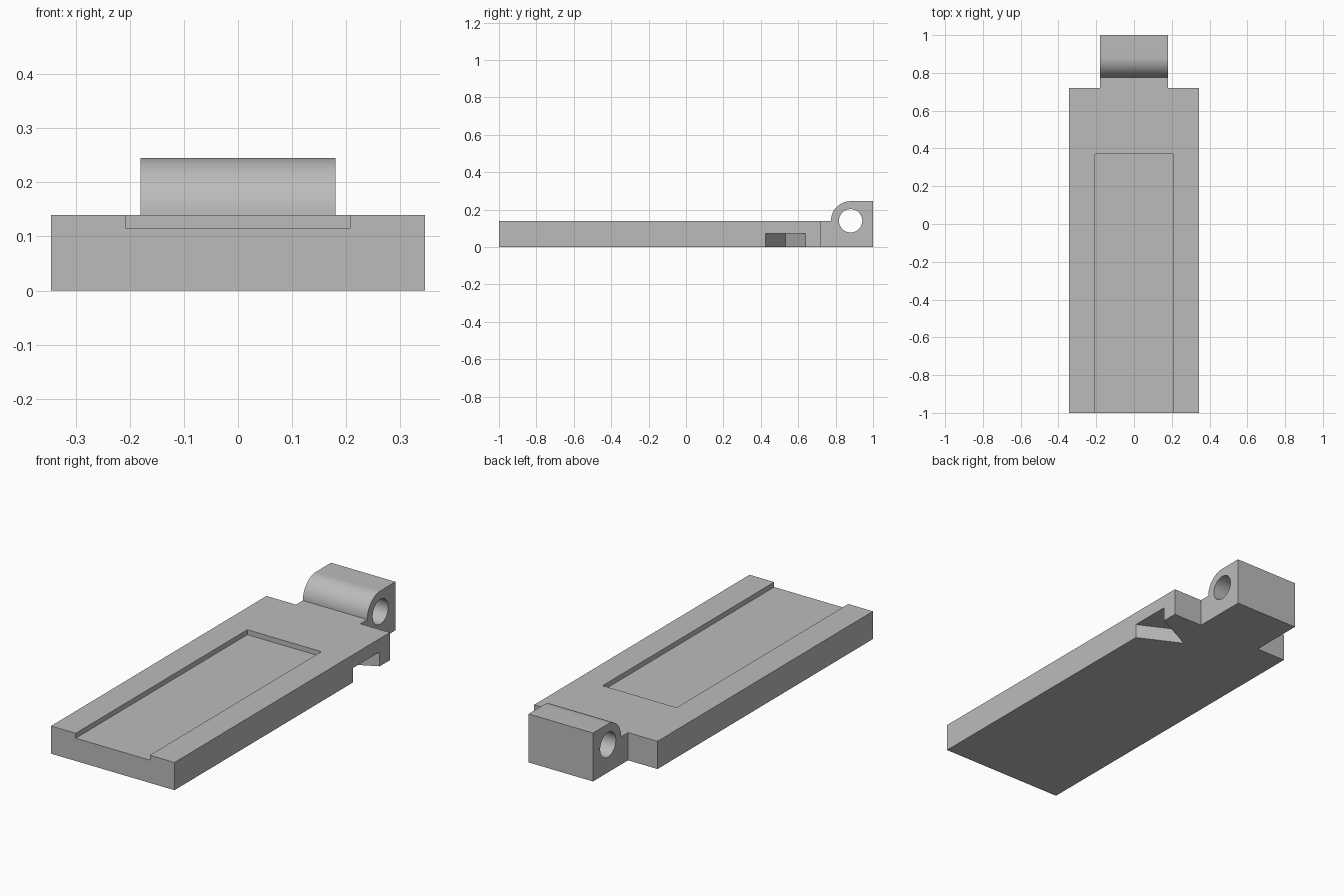
import bpy
import bmesh
from math import sin, cos, pi, radians
from mathutils import Vector

cube = bpy.data.objects.get("Cube")
if cube:
    bpy.data.objects.remove(cube, do_unlink=True)

HALF_W, BACK, THICK = 0.345, 0.72, 0.14        # plate
LUG_HALF, PIN_Y, LUG_R, PIN_R = 0.18, 0.88, 0.105, 0.0625

grey = bpy.data.materials.new("plain_grey")
grey.use_nodes = True
grey.diffuse_color = (0.5, 0.5, 0.5, 1)
grey.node_tree.nodes["Principled BSDF"].inputs["Base Color"].default_value = (0.5, 0.5, 0.5, 1)


def prism(name, points, offset):
    """Closed solid from a flat outline swept along offset."""
    bm = bmesh.new()
    face = bm.faces.new([bm.verts.new(p) for p in points])
    swept = bmesh.ops.extrude_face_region(bm, geom=[face])["geom"]
    verts = [v for v in swept if isinstance(v, bmesh.types.BMVert)]
    bmesh.ops.translate(bm, verts=verts, vec=Vector(offset))
    bmesh.ops.recalc_face_normals(bm, faces=bm.faces)
    mesh = bpy.data.meshes.new(name)
    bm.to_mesh(mesh)
    bm.free()
    mesh.materials.append(grey)
    obj = bpy.data.objects.new(name, mesh)
    bpy.context.collection.objects.link(obj)
    return obj


def box(name, x0, x1, y0, y1, z0, z1):
    outline = [(x0, y0, z0), (x1, y0, z0), (x1, y1, z0), (x0, y1, z0)]
    return prism(name, outline, (0, 0, z1 - z0))


def arc(radius, start, end, steps):
    angles = [start + (end - start) * i / steps for i in range(steps + 1)]
    return [(PIN_Y + radius * cos(a), THICK + radius * sin(a)) for a in angles]


# Plate and rounded hinge lug share one side profile
side = [(-1, 0), (1, 0), (1, THICK + LUG_R)] + arc(LUG_R, pi / 2, pi, 20) + [(-1, THICK)]
plate = prism("hinged_plate", [(-HALF_W, y, z) for y, z in side], (2 * HALF_W, 0, 0))

# Corners beside the lug
cutters = [box("corner_cut", min(s * LUG_HALF, s), max(s * LUG_HALF, s), BACK, 1.5, -1, 1)
           for s in (-1, 1)]

# Shallow pocket, open at the front
cutters.append(box("pocket_cut", -0.207, 0.207, -1.5, 0.37, 0.115, 1))

# Pin hole through the lug
ring = arc(PIN_R, 0, 2 * pi, 48)[:-1]
cutters.append(prism("pin_hole_cut", [(-1, y, z) for y, z in ring], (2, 0, 0)))

# V-shaped notch under the left edge, drawn past the edge for a clean cut
apex_x, apex_y, slope = 0.131, 0.532, 0.5
reach = 0.4
notch = [(apex_x, apex_y, -0.1)] + [
    (apex_x + reach, apex_y + s * slope * reach, -0.1) for s in (-1, 1)]
cutters.append(prism("notch_cut", notch, (0, 0, 0.173)))

for cutter in cutters:
    cutter.hide_render = True
    mod = plate.modifiers.new(cutter.name, "BOOLEAN")
    mod.operation = "DIFFERENCE"
    mod.solver = "EXACT"
    mod.object = cutter

# Bake the cuts and discard the cutters
bpy.context.view_layer.objects.active = plate
bpy.ops.object.select_all(action="DESELECT")
plate.select_set(True)
for mod in list(plate.modifiers):
    bpy.ops.object.modifier_apply(modifier=mod.name)
for cutter in cutters:
    bpy.data.objects.remove(cutter, do_unlink=True)
bpy.ops.object.shade_smooth_by_angle(angle=radians(30))
